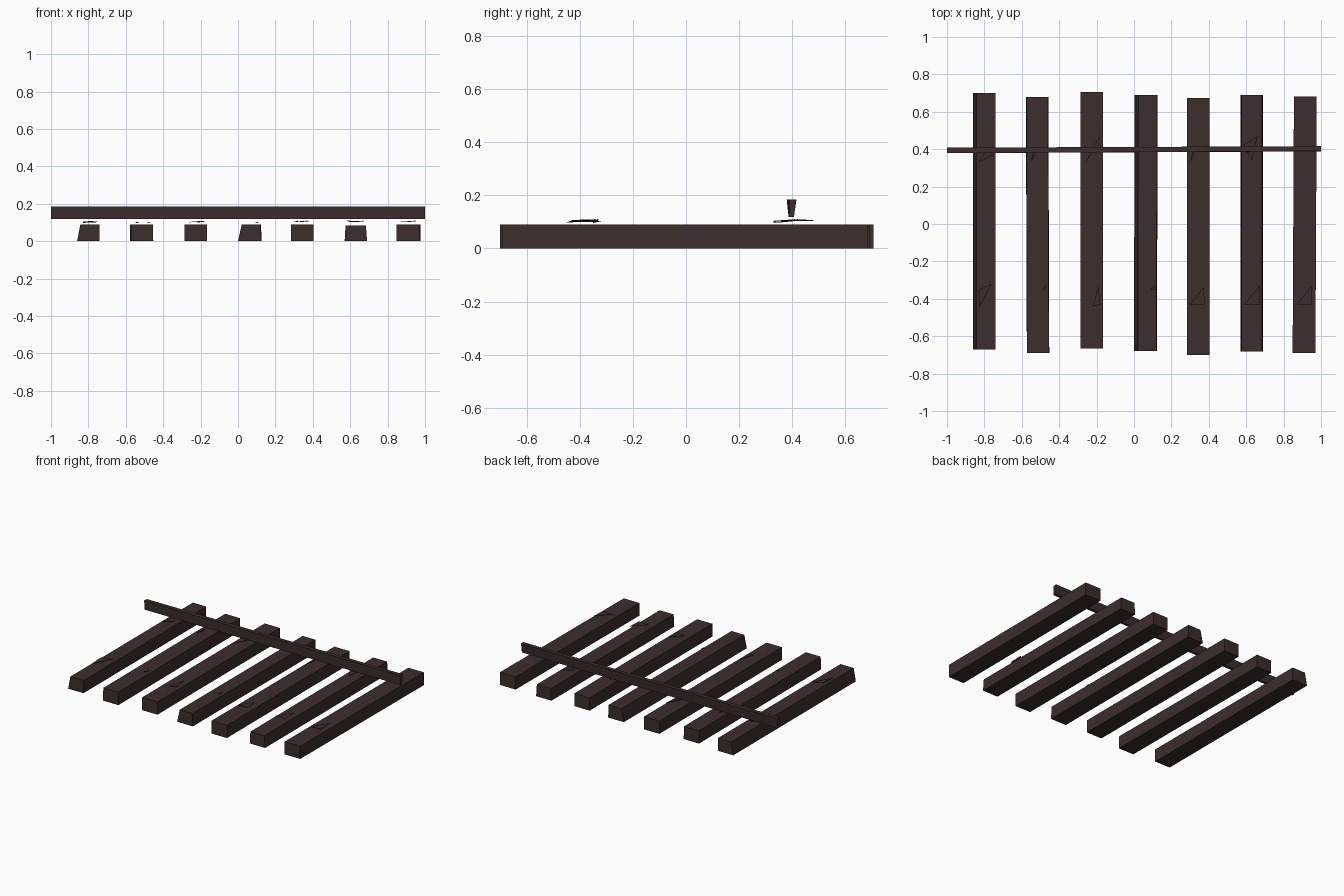
import bpy

wood = bpy.data.materials.new("dark_wood")
wood.diffuse_color = (0.045, 0.026, 0.026, 1)


def add_mesh(name, verts, faces):
    mesh = bpy.data.meshes.new(name)
    mesh.from_pydata(verts, [], faces)
    mesh.materials.append(wood)
    obj = bpy.data.objects.new(name, mesh)
    bpy.context.collection.objects.link(obj)
    return obj


def prism(name, ring_a, ring_b):
    """Closed solid between two matching rings."""
    n = len(ring_a)
    faces = [tuple(reversed(range(n))), tuple(range(n, 2 * n))]
    faces += [(i, (i + 1) % n, n + (i + 1) % n, n + i) for i in range(n)]
    return add_mesh(name, ring_a + ring_b, faces)


# Sleepers: left x, width, front y, back y, height, left chamfer, right chamfer, skew
sleepers = [
    (-0.86, 0.12, -0.67, 0.70, 0.09, 0.017, 0.0, 0.0),
    (-0.573, 0.12, -0.69, 0.68, 0.09, 0.002, 0.002, -0.005),
    (-0.285, 0.12, -0.665, 0.705, 0.09, 0.0, 0.0, 0.0),
    (0.0, 0.123, -0.68, 0.69, 0.09, 0.02, 0.003, 0.003),
    (0.283, 0.12, -0.70, 0.673, 0.09, 0.0, 0.0, 0.0),
    (0.57, 0.12, -0.683, 0.69, 0.085, 0.005, 0.006, 0.0),
    (0.848, 0.122, -0.69, 0.683, 0.09, 0.0, 0.0, 0.007),
]
for i, (x, w, y0, y1, h, cl, cr, skew) in enumerate(sleepers):
    def ring(y, s):
        return [(x + s, y, 0), (x + w + s, y, 0),
                (x + w - cr + s, y, h), (x + cl + s, y, h)]
    # prism expects the first ring to face away from the second
    prism(f"sleeper_{i + 1}", ring(y1, skew), ring(y0, 0))

# Rail: slim tapered bar, its top edge drifting back towards the right end
left_end = [(-1, 0.386, 0.118), (-1, 0.405, 0.118), (-1, 0.408, 0.185), (-1, 0.379, 0.185)]
right_end = [(1, 0.388, 0.118), (1, 0.406, 0.118), (1, 0.416, 0.185), (1, 0.390, 0.185)]
prism("rail", left_end, right_end)

# Splinters: thin loose chips lying over the sleepers (xy corners, height)
chips = [
    ((-0.83, -0.45), (-0.76, -0.32), (-0.83, -0.35), 0.098),
    ((-0.49, -0.35), (-0.47, -0.35), (-0.47, -0.32), 0.096),
    ((-0.22, -0.44), (-0.18, -0.43), (-0.19, -0.33), 0.100),
    ((0.09, -0.35), (0.11, -0.35), (0.11, -0.32), 0.096),
    ((0.30, -0.43), (0.38, -0.43), (0.37, -0.34), 0.102),
    ((0.59, -0.43), (0.67, -0.43), (0.67, -0.33), 0.102),
    ((0.87, -0.43), (0.95, -0.43), (0.95, -0.33), 0.102),
    ((-0.83, 0.33), (-0.75, 0.37), (-0.79, 0.40), 0.100),
    ((-0.55, 0.33), (-0.53, 0.37), (-0.54, 0.40), 0.096),
    ((-0.26, 0.33), (-0.18, 0.48), (-0.19, 0.42), 0.101),
    ((0.30, 0.33), (0.32, 0.37), (0.32, 0.41), 0.102),
    ((0.63, 0.34), (0.66, 0.47), (0.58, 0.42), 0.102),
]
for i, (*corners, z) in enumerate(chips):
    low = [(cx, cy, z + 0.003 * k) for k, (cx, cy) in enumerate(corners)]
    high = [(a, b, c + 0.002) for a, b, c in low]
    prism(f"splinter_{i + 1}", low, high)
